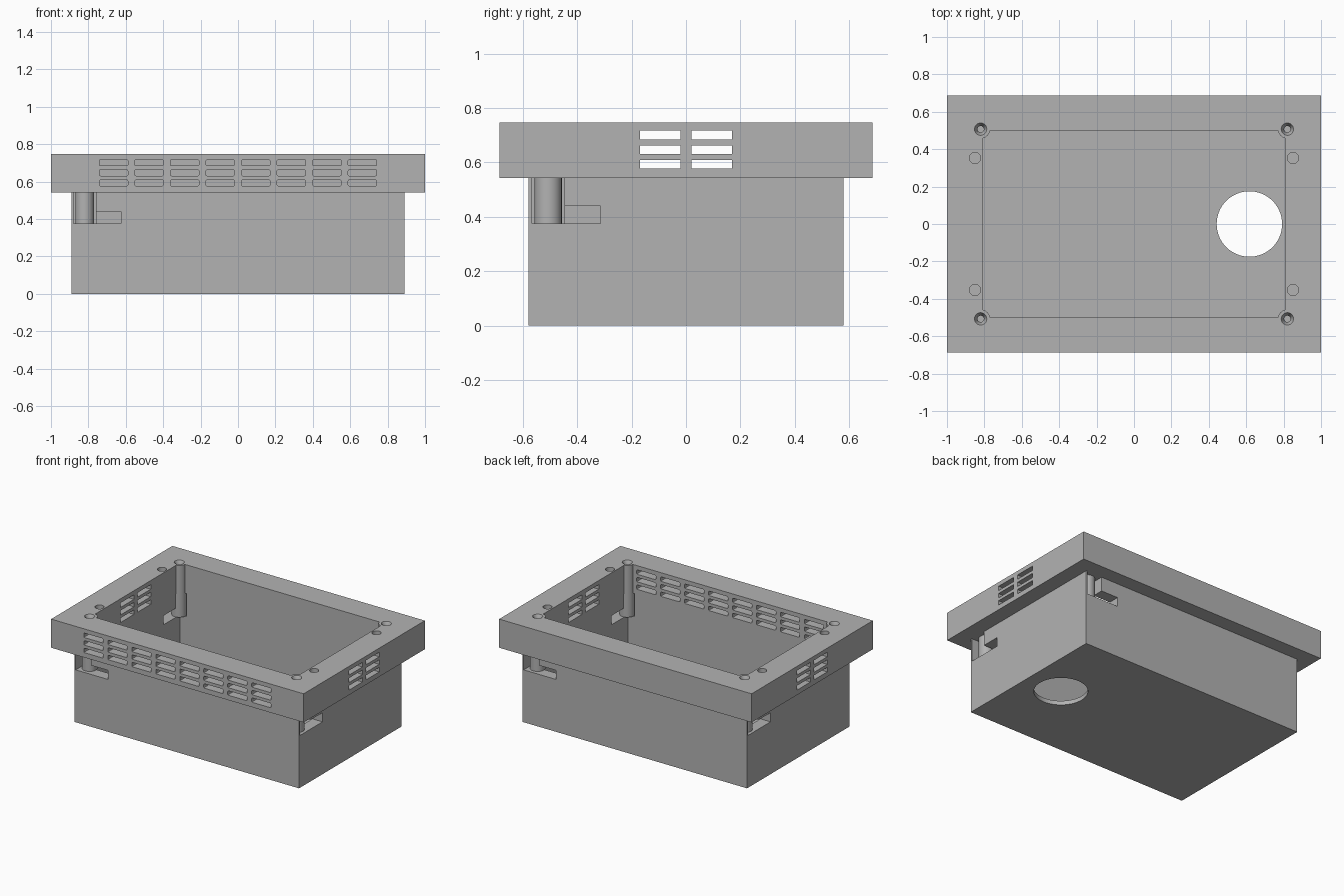
import bpy, bmesh, math
from mathutils import Matrix

if "Cube" in bpy.data.objects:
    bpy.data.objects.remove(bpy.data.objects["Cube"])

grey = bpy.data.materials.new("plain grey")
grey.diffuse_color = (0.45, 0.45, 0.45, 1)
grey.use_nodes = True
grey.node_tree.nodes["Principled BSDF"].inputs["Base Color"].default_value = grey.diffuse_color


def finish(bm, name, mat=grey):
    me = bpy.data.meshes.new(name)
    bmesh.ops.recalc_face_normals(bm, faces=bm.faces[:])
    bm.to_mesh(me)
    bm.free()
    ob = bpy.data.objects.new(name, me)
    bpy.context.collection.objects.link(ob)
    if mat:
        me.materials.append(mat)
    return ob


def box(bm, x0, x1, y0, y1, z0, z1, round_axis=None):
    """Box between limits, optionally rounding the edges along one axis."""
    m = Matrix.Translation(((x0 + x1) / 2, (y0 + y1) / 2, (z0 + z1) / 2))
    m = m @ Matrix.Diagonal((x1 - x0, y1 - y0, z1 - z0, 1))
    vs = bmesh.ops.create_cube(bm, size=1, matrix=m)["verts"]
    if round_axis is not None:
        es = {e for v in vs for e in v.link_edges
              if abs((e.verts[0].co - e.verts[1].co)[round_axis]) > 1e-4}
        es = [e for e in es if all(abs((e.verts[0].co - e.verts[1].co)[a]) < 1e-4
                                   for a in range(3) if a != round_axis)]
        bmesh.ops.bevel(bm, geom=es, offset=0.006, segments=2, profile=0.5, affect='EDGES')


def cyl(bm, x, y, z0, z1, r0, r1=None, n=32):
    bmesh.ops.create_cone(bm, cap_ends=True, segments=n, radius1=r0,
                          radius2=r0 if r1 is None else r1, depth=z1 - z0,
                          matrix=Matrix.Translation((x, y, (z0 + z1) / 2)))


def boolean(ob, bm, name, op='DIFFERENCE'):
    """Apply a boolean with a hidden helper, then remove the helper."""
    helper = finish(bm, name, None)
    helper.hide_render = True
    mod = ob.modifiers.new(name, 'BOOLEAN')
    mod.operation, mod.object, mod.solver = op, helper, 'EXACT'
    mod.use_self = True
    bpy.context.view_layer.objects.active = ob
    bpy.ops.object.modifier_apply(modifier=name)
    bpy.data.objects.remove(helper)


def smooth(ob):
    bpy.ops.object.select_all(action='DESELECT')
    ob.select_set(True)
    bpy.context.view_layer.objects.active = ob
    bpy.ops.object.shade_smooth_by_angle(angle=math.radians(30))


TOP, SEAM, NOTCH = 0.747, 0.542, 0.375
SX, SY = 0.82, 0.507            # screw positions
corners = [(i, j) for i in (-1, 1) for j in (-1, 1)]

# Lower tray: hollow box with a round floor hole
bm = bmesh.new()
box(bm, -0.89, 0.89, -0.58, 0.58, 0, SEAM)
tray = finish(bm, "tray")
bm = bmesh.new()
box(bm, -0.81, 0.81, -0.5, 0.5, 0.03, 1)
boolean(tray, bm, "tray_hollow")
bm = bmesh.new()
cyl(bm, 0.617, 0, -0.1, 0.2, 0.175, n=64)
boolean(tray, bm, "floor_hole")

# L-shaped notches, one per side, repeated by half turns
W = 0.06
for s in (1, -1):
    for parts in (
        [(-SX - W, -SX + W, -0.7, -SY + W, NOTCH, 0.6),
         (-SX, -0.625, -0.7, -0.45, NOTCH, 0.44)],            # front / back
        [(SX - W, 1, -SY - W, -SY + W, NOTCH, 0.6),
         (0.76, 1, -SY, -0.315, NOTCH, 0.44)],                # right / left
    ):
        for p in parts:
            x, y = sorted((s * p[0], s * p[1])), sorted((s * p[2], s * p[3]))
            bm = bmesh.new()
            box(bm, *x, *y, p[4], p[5])
            boolean(tray, bm, "notch")

# Upper rim: wide frame
bm = bmesh.new()
box(bm, -1, 1, -0.686, 0.686, SEAM, TOP)
rim = finish(bm, "rim")
bm = bmesh.new()
box(bm, -0.81, 0.81, -0.5, 0.5, 0, 1)
boolean(rim, bm, "rim_opening")

# Screw posts running down from the rim into the notches
for i, j in corners:
    bm = bmesh.new()
    cyl(bm, i * SX, j * SY, NOTCH, TOP, 0.05)
    boolean(rim, bm, "screw_post", 'UNION')

# Vent slots: eight columns in the front, two columns in each end
bm = bmesh.new()
for z in (0.593, 0.647, 0.701):
    for k in range(8):
        x = (k - 3.5) * 0.19
        box(bm, x - 0.076, x + 0.076, -0.75, -0.45, z - 0.016, z + 0.016, 1)
    for s in (-1, 1):
        for y in (-0.095, 0.095):
            box(bm, *sorted((s * 0.75, s * 1.05)), y - 0.075, y + 0.075,
                z - 0.016, z + 0.016)
boolean(rim, bm, "vents")

# Countersunk screw holes and round blind pockets
bm = bmesh.new()
for i, j in corners:
    cyl(bm, i * 0.85, j * 0.353, TOP - 0.06, TOP + 0.1, 0.03)
    cyl(bm, i * SX, j * SY, TOP - 0.032, TOP + 0.002, 0.017, 0.034)
boolean(rim, bm, "pockets")
bm = bmesh.new()
for i, j in corners:
    cyl(bm, i * SX, j * SY, 0.45, TOP - 0.02, 0.017)
boolean(rim, bm, "screw_holes")

for ob in (tray, rim):
    smooth(ob)
